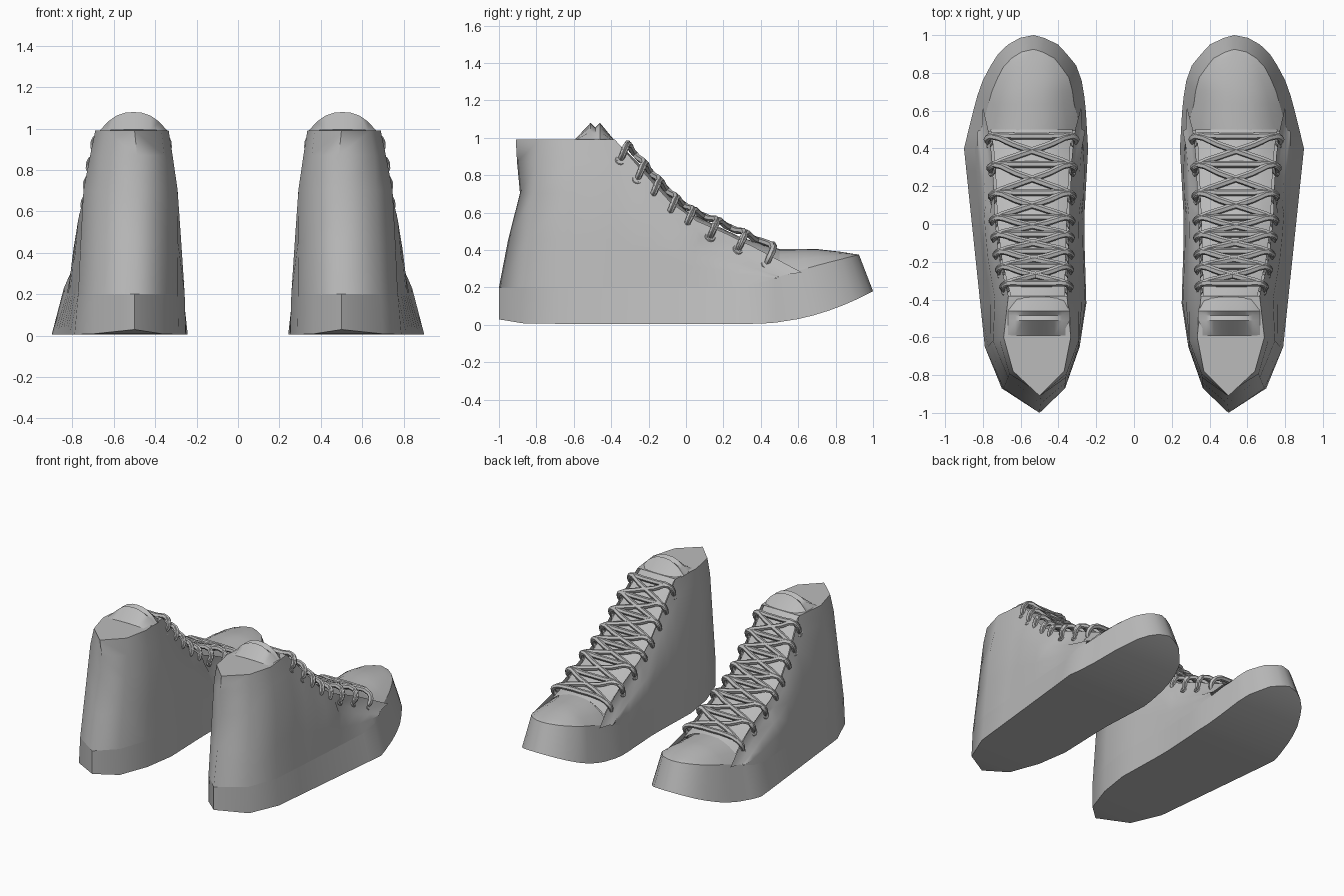
import bpy
import bmesh
from mathutils import Vector

cube = bpy.data.objects.get("Cube")
if cube:
    bpy.data.objects.remove(cube)

grey = bpy.data.materials.new("plain_grey")
grey.use_nodes = True
grey.diffuse_color = (0.5, 0.5, 0.5, 1)
grey.node_tree.nodes["Principled BSDF"].inputs["Base Color"].default_value = (0.5, 0.5, 0.5, 1)


def interp(table, y):
    """Linear lookup in a table whose keys fall."""
    if y >= table[0][0]:
        return table[0][1]
    for (a, u), (b, v) in zip(table, table[1:]):
        if y >= b:
            return u + (v - u) * (a - y) / (a - b)
    return table[-1][1]


# Footprint, toe to heel: (y, x)
OUTER = [(1, .53), (.98, .63), (.915, .71), (.79, .79), (.66, .836), (.4, .9),
         (-.65, .79), (-.87, .7), (-1, .5)]
INNER = [(1, .53), (.97, .42), (.85, .31), (.74, .27), (.6, .255), (.4, .243),
         (0, .265), (-.5, .25), (-.66, .29), (-.87, .365), (-1, .5)]
OUTER_INSET = [(.7, .075), (.45, .06), (0, .04), (-.87, .01), (-1, 0)]
INNER_INSET = [(.7, .075), (.6, .05), (.3, .012), (-1, 0)]
RIM_HEIGHT = [(1, .375), (.6, .28), (.3, .2), (-1, .2)]
# Opening edge of the upper: height and both x positions
EDGE_Z = [(.62, .28), (.45, .37), (.28, .46), (0, .58), (-.1, .67),
          (-.38, .99), (-1, .99)]
EDGE_OUT = [(.62, .8), (.45, .76), (.28, .745), (0, .735), (-.2, .71), (-.38, .665),
            (-.6, .69), (-.78, .64), (-.91, .5)]
EDGE_IN = [(.62, .28), (.45, .325), (0, .345), (-.38, .355), (-.6, .335), (-.78, .37), (-.91, .5)]


def ground(side, y):
    z = .005 + .175 * max(0, (y - .35) / .65) ** 2 + .6 * max(0, -.8 - y) ** 2
    return Vector((interp(side, y), y, z))


def rim(side, y):
    p = ground(side, y)
    centre = Vector((.54, min(y, .45), p.z))
    inset = interp(OUTER_INSET if side is OUTER else INNER_INSET, y)
    p += (centre - p).normalized() * inset
    p.z = interp(RIM_HEIGHT, y)
    return p


def edge(side, y):
    return Vector((interp(EDGE_OUT if side is OUTER else EDGE_IN, y), y, interp(EDGE_Z, y)))


def finish(obj, angle):
    """Grey material, smooth shading, and a mirrored copy for the other shoe."""
    obj.data.materials.append(grey)
    bpy.ops.object.select_all(action='DESELECT')
    obj.select_set(True)
    bpy.context.view_layer.objects.active = obj
    bpy.ops.object.shade_smooth_by_angle(angle=angle)
    obj.modifiers.new("other_shoe", 'MIRROR')


def loft(name, rows, caps=(), angle=.6):
    """Bridge equal rows of points, and fill extra loops of (row, column)."""
    bm = bmesh.new()
    grid = [[bm.verts.new(p) for p in row] for row in rows]
    for a, b in zip(grid, grid[1:]):
        for i in range(len(a) - 1):
            bm.faces.new((a[i], a[i + 1], b[i + 1], b[i]))
    for cap in caps:
        bm.faces.new([grid[r][c] for r, c in cap])
    bmesh.ops.remove_doubles(bm, verts=bm.verts, dist=.0005)
    bmesh.ops.recalc_face_normals(bm, faces=bm.faces)
    core = Vector((.53, 0, .25))
    bm.normal_update()
    if sum((f.calc_center_median() - core).dot(f.normal) * f.calc_area() for f in bm.faces) < 0:
        bmesh.ops.reverse_faces(bm, faces=bm.faces)
    mesh = bpy.data.meshes.new(name)
    bm.to_mesh(mesh)
    bm.free()
    obj = bpy.data.objects.new(name, mesh)
    bpy.context.collection.objects.link(obj)
    finish(obj, angle)


# Sole with its rubber rim
toe_ys = [1, .985, .95, .9, .84, .76, .68, .6]
side_ys = [.48, .4, .28, .16, .04, -.08, -.2, -.3, -.42, -.65, -.87, -1]
loft("sole", [[rim(INNER, y), ground(INNER, y), ground(OUTER, y), rim(OUTER, y)]
              for y in toe_ys + side_ys], angle=1.3)

# Upper: columns run from one front corner, round the heel, to the other
edge_ys = [.62, .5, .36, .2, .06, -.08, -.18, -.28, -.38, -.6, -.78, -.91]
pairs = list(zip(side_ys, edge_ys))
columns = [(INNER, a, b) for a, b in pairs] + [(OUTER, a, b) for a, b in pairs[-2::-1]]
rows = [[], [], [], [], []]
for side, base_y, edge_y in columns:
    low, top = rim(side, base_y), edge(side, edge_y)
    out = 1 if side is OUTER else -1
    # Recessed ledge below the lace band near the front
    if edge_y > .1:
        ledge = top + Vector((out * .006, -.12, -.025))
        ledge.z = max(ledge.z, low.z + .015)
    else:
        ledge = low.lerp(top, .85)
        ledge.x += out * .012
    mid = low.lerp(ledge, .38)
    high = low.lerp(ledge, .75)
    if base_y == -1:
        # Hollow at the back of the ankle
        mid.y += .02
        high.y += .055
        ledge.y += .02
    elif base_y > -.8:
        mid.x += out * .01
        high.x += out * .018
    for row, p in zip(rows, (low, mid, high, ledge, top)):
        row.append(p)
first = edge_ys.index(-.38)
collar = [(4, i) for i in range(first, len(columns) - first)]
loft("upper", rows, [collar], 1.3)


# Toe cap and tongue: arched strips across the shoe
def arch(a, b, crest, steps=8):
    points = []
    for i in range(steps + 1):
        t = i / steps
        p = a.lerp(b, t)
        p.z += (crest - p.z) * (1 - abs(2 * t - 1) ** 2.4)
        points.append(p)
    return points


CREST = [(1, .375), (.9, .39), (.76, .405), (.5, .405), (.3, .465), (.12, .55),
         (0, .61), (-.1, .7), (-.2, .81), (-.33, .94), (-.4, 1)]
loft("toe_cap", [arch(rim(INNER, y), rim(OUTER, y), interp(CREST, y)) for y in toe_ys + [.5]])

tongue = []
inward = Vector((.012, 0, 0))
drop = Vector((0, 0, -.02))
for y in [.5, .4, .3, .2, .1, 0, -.1, -.2, -.3, -.38]:
    tongue.append(arch(edge(INNER, y) + inward + drop, edge(OUTER, y) - inward + drop,
                       interp(CREST, y)))
for y, crest in [(-.46, 1.08), (-.485, 1.055), (-.51, 1.08), (-.59, .995)]:
    tongue.append(arch(Vector((.34, y, .988)), Vector((.67, y, .988)), crest, 8))
loft("tongue", tongue)

# Eyelets sit just inside the opening edge
lace_ys = [.46, .31, .16, .03, -.06, -.15, -.23, -.32]


def eyelet(side, y):
    out = 1 if side is OUTER else -1
    return edge(side, y) + Vector((out * .004, -.03, -.04))


for n, y in enumerate(lace_ys):
    for side, word in ((OUTER, "outer"), (INNER, "inner")):
        out = 1 if side is OUTER else -1
        bpy.ops.mesh.primitive_torus_add(
            major_radius=.023, minor_radius=.008, major_segments=12, minor_segments=6,
            location=eyelet(side, y),
            rotation=Vector((out, .25, .5)).to_track_quat('Z', 'Y').to_euler())
        ring = bpy.context.object
        ring.name = f"{word}_eyelet_{n + 1}"
        bpy.ops.object.transform_apply(location=True, rotation=True, scale=True)
        finish(ring, 1)


# Laces: tubes from an eyelet, over the edge and tongue, to the next one across
def lace(name, start_side, y0, y1):
    end_side = INNER if start_side is OUTER else OUTER
    out = 1 if start_side is OUTER else -1
    a, b = eyelet(start_side, y0), eyelet(end_side, y1)
    lift = Vector((0, .035, .08))
    side_step = Vector((out * .012, 0, 0))
    path = [a - side_step, a + side_step + lift * .4, a - side_step + lift]
    for t in (.3, .5, .7):
        p = a.lerp(b, t) + lift
        p.z = max(p.z, interp(CREST, p.y) + .012)
        path.append(p)
    path += [b + side_step + lift, b - side_step + lift * .4, b + side_step]
    curve = bpy.data.curves.new(name, 'CURVE')
    curve.dimensions = '3D'
    curve.bevel_depth = .018
    curve.bevel_resolution = 1
    curve.resolution_u = 3
    curve.use_fill_caps = True
    spline = curve.splines.new('BEZIER')
    spline.bezier_points.add(len(path) - 1)
    for point, p in zip(spline.bezier_points, path):
        point.co = p
        point.handle_left_type = point.handle_right_type = 'AUTO'
    obj = bpy.data.objects.new(name, curve)
    bpy.context.collection.objects.link(obj)
    bpy.ops.object.select_all(action='DESELECT')
    obj.select_set(True)
    bpy.context.view_layer.objects.active = obj
    bpy.ops.object.convert(target='MESH')
    finish(bpy.context.object, 1)


# Each row has a straight strand and one that crosses to the next row
for n, y in enumerate(lace_ys):
    lace(f"lace_row_{n + 1}", OUTER, y, y)
for n, (y0, y1) in enumerate(zip(lace_ys, lace_ys[1:])):
    lace(f"lace_over_{n + 1}", OUTER, y0, y1)
    lace(f"lace_under_{n + 1}", INNER, y0, y1)
